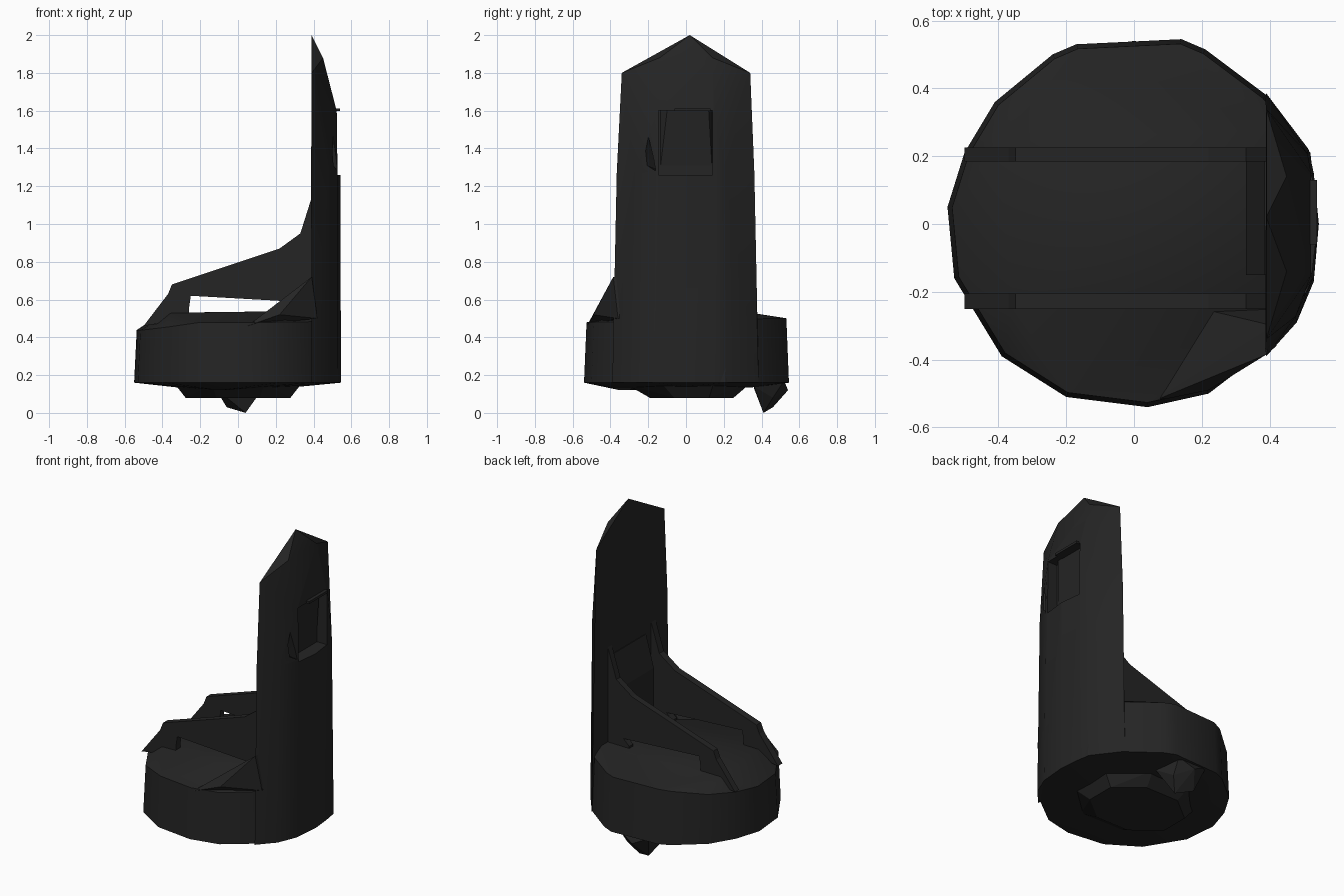
import bpy, bmesh
from math import radians, sin, cos, pi

if "Cube" in bpy.data.objects:
    bpy.data.objects.remove(bpy.data.objects["Cube"])

dark = bpy.data.materials.new("dark_plastic")
dark.diffuse_color = (0.018, 0.018, 0.018, 1)
dark.use_nodes = True
dark.node_tree.nodes["Principled BSDF"].inputs["Base Color"].default_value = dark.diffuse_color


def finish(name, bm):
    bmesh.ops.recalc_face_normals(bm, faces=bm.faces)
    me = bpy.data.meshes.new(name)
    bm.to_mesh(me)
    bm.free()
    ob = bpy.data.objects.new(name, me)
    bpy.context.collection.objects.link(ob)
    me.materials.append(dark)
    return ob


def hull(name, pts):
    """Convex solid around a set of points."""
    bm = bmesh.new()
    for p in pts:
        bm.verts.new(p)
    res = bmesh.ops.convex_hull(bm, input=bm.verts)
    junk = {g for g in res["geom_interior"] if isinstance(g, bmesh.types.BMVert)}
    bmesh.ops.delete(bm, geom=list(junk), context='VERTS')
    bmesh.ops.dissolve_limit(bm, angle_limit=radians(1), verts=bm.verts, edges=bm.edges)
    return finish(name, bm)


def side_profile(name, xz, y0, y1):
    """Side outline in x/z, extruded from y0 to y1."""
    bm = bmesh.new()
    face = bm.faces.new([bm.verts.new((x, y0, z)) for x, z in xz])
    ext = bmesh.ops.extrude_face_region(bm, geom=[face])
    vs = [g for g in ext["geom"] if isinstance(g, bmesh.types.BMVert)]
    bmesh.ops.translate(bm, verts=vs, vec=(0, y1 - y0, 0))
    return finish(name, bm)


def smooth(ob, angle=28):
    bpy.ops.object.select_all(action='DESELECT')
    ob.select_set(True)
    bpy.context.view_layer.objects.active = ob
    bpy.ops.object.shade_smooth_by_angle(angle=radians(angle))


# Round base: faceted wall, gently raised deck
rim = [(-.55, .05), (-.5, .21), (-.41, .36), (-.24, .5), (-.17, .53), (.14, .545),
       (.21, .515), (.39, .38), (.52, .21), (.545, 0), (.53, -.17), (.39, -.37),
       (.22, -.5), (.04, -.54), (-.2, -.51), (-.39, -.39), (-.53, -.16)]
base_pts = [(x, y, .16) for x, y in rim]
base_pts += [(x * .975, y * .975, .49 + .02 * y + .15 * min(0, x + .2)) for x, y in rim]
base_pts += [(-.4, .24, .53), (.4, .28, .54), (.4, -.26, .54), (-.36, -.24, .53)]
base_pts += [(.1, .35, .135), (-.28, .2, .13), (-.1, -.35, .12), (.34, 0, .14)]
smooth(hull("base", base_pts))

# Foot pad underneath
pad = []
for i in range(8):
    a = 2 * pi * (i + .5) / 8
    pad += [(.36 * cos(a), .35 * sin(a) + .01, .15),
            (.3 * cos(a), .24 * sin(a) + .03, .08)]
hull("foot_pad", pad)

# Small peg under the back of the base
hull("bottom_peg", [(.04, .41, 0), (-.06, .46, .03), (.09, .46, .08), (0, .54, .12),
                    (-.12, .36, .13), (.14, .36, .14), (-.1, .52, .17), (.1, .52, .17)])

# Tall upright with rounded outer face and pointed top
outer = [(.39, -.39), (.48, -.29), (.53, -.17), (.545, 0), (.53, .15), (.515, .22), (.39, .385)]
up = [(x, y, .16) for x, y in outer]
up += [(x - .003, y * .94, 1.27) for x, y in outer]
up += [(.39, s * .34, 1.8) for s in (-1, 1)]
up += [(.45, s * .14, 1.88) for s in (-1, 1)]
up += [(.522, s * .15, 1.6) for s in (-1, 1)]
up += [(.39, .02, 2)]
upright = hull("upright", up)

# Window recess and side nick cut into the outer face
cuts = [hull("recess_cutter", [(x, y, z) for x in (.455, .7) for y in (-.145, .14)
                               for z in (1.26, 1.6)]),
        hull("nick_cutter", [(.46, -.16, 1.29), (.6, -.16, 1.27), (.6, -.3, 1.35),
                             (.6, -.24, 1.6), (.46, -.18, 1.4)])]
bpy.context.view_layer.objects.active = upright
for c in cuts:
    m = upright.modifiers.new("cut", 'BOOLEAN')
    m.operation, m.solver, m.object = 'DIFFERENCE', 'EXACT', c
    bpy.ops.object.modifier_apply(modifier=m.name)
    bpy.data.objects.remove(c)
smooth(upright)

# Sloped back of the window and its thin lip
hull("recess_slope", [(.45, -.14, 1.26), (.45, .14, 1.26), (.45, -.14, 1.6), (.45, .14, 1.6),
                      (.485, -.1, 1.6), (.485, .12, 1.6)])
hull("recess_lip", [(x, y, z) for x in (.47, .54) for y in (-.06, .13) for z in (1.597, 1.612)])

# Shoulder blending the front of the base into the upright
hull("shoulder", [(.05, -.525, .46), (.22, -.49, .52), (.28, -.44, .57), (.39, -.385, .72),
                  (.41, -.3, .72), (.41, -.24, .5), (.2, -.25, .5), (.42, -.36, .5)])

# Pair of sloping side rails, each with a long slot above the deck
rail = [(-.5, .46), (-.37, .63), (-.35, .68), (.22, .87), (.33, .95), (.39, 1.14),
        (.42, 1.14), (.42, .5), (.24, .5), (.24, .55), (.28, .59), (-.25, .62),
        (-.26, .55), (-.26, .5)]
for name, y0, y1 in (("front_rail", -.25, -.205), ("back_rail", .185, .225)):
    side_profile(name, rail, y0, y1)

# Block at the head of the channel between the rails
side_profile("channel_block", [(.33, .5), (.33, .88), (.385, 1.08), (.42, 1.08), (.42, .5)], -.15, .19)
